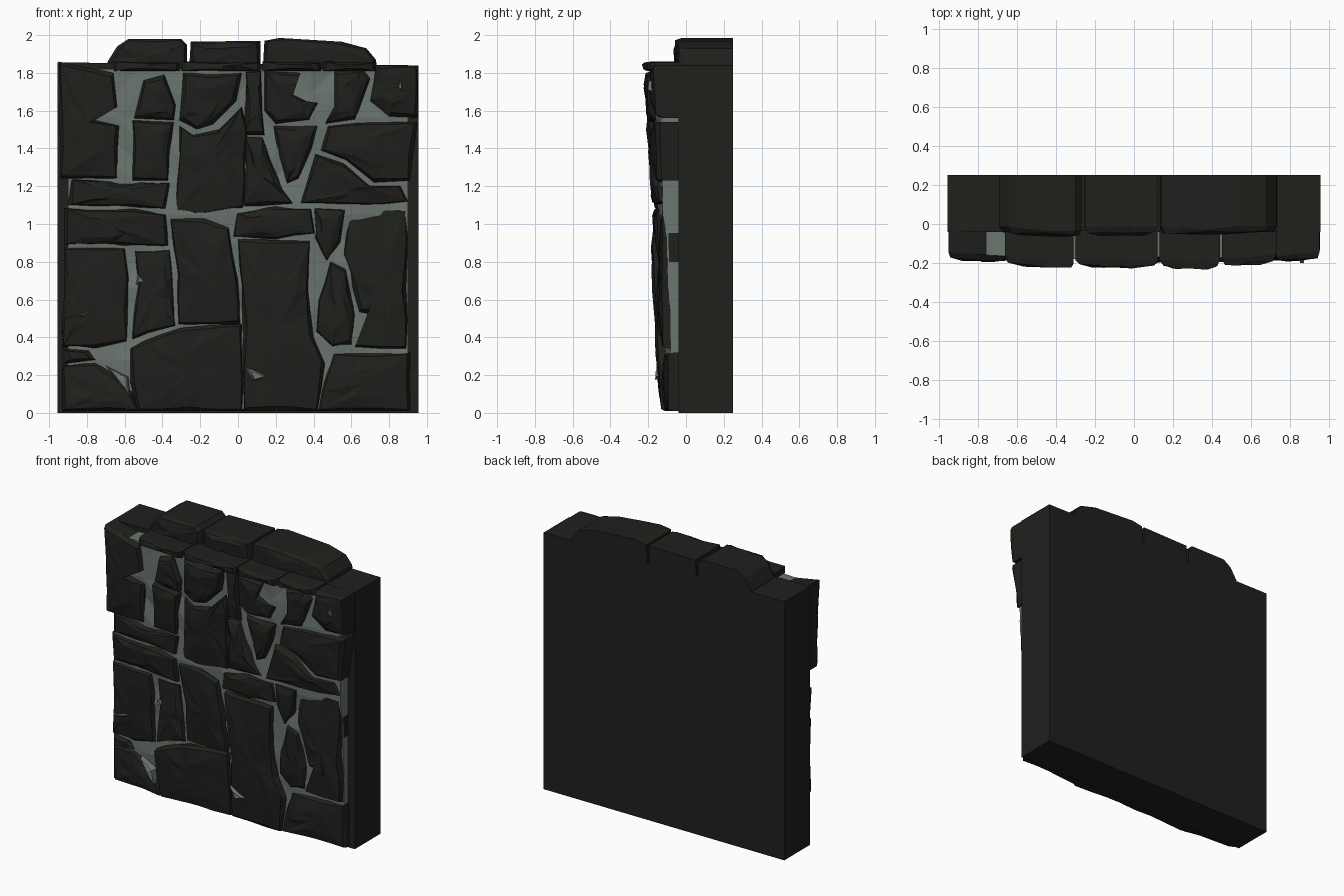
import bpy, bmesh, random
from mathutils import Vector

if "Cube" in bpy.data.objects:
    bpy.data.objects.remove(bpy.data.objects["Cube"])

random.seed(7)


def material(name, rgb):
    m = bpy.data.materials.new(name)
    m.diffuse_color = (*rgb, 1)
    m.use_nodes = True
    m.node_tree.nodes["Principled BSDF"].inputs["Base Color"].default_value = m.diffuse_color
    return m


DARK = material("dark_stone", (0.014, 0.015, 0.012))
MORTAR = material("pale_mortar", (0.15, 0.18, 0.16))


def jit(a):
    return random.uniform(-a, a)


def front(x, z):
    """Depth of the wall face: it leans forward towards the top."""
    return -0.128 - 0.045 * z + 0.04 * x * x


def finish(name, bm, mat):
    bmesh.ops.recalc_face_normals(bm, faces=bm.faces)
    me = bpy.data.meshes.new(name)
    bm.to_mesh(me)
    bm.free()
    me.materials.append(mat)
    ob = bpy.data.objects.new(name, me)
    bpy.context.collection.objects.link(ob)
    return ob


def stone(name, *flat, y_front=None, y_back=-0.03, mat=DARK, push=0.0, rough=0.006):
    """Chipped block: outline in x,z, bevelled rim, irregular faceted face."""
    pts = [Vector((flat[i], flat[i + 1])) for i in range(0, len(flat), 2)]
    ring = []
    for p, q in zip(pts, pts[1:] + pts[:1]):
        n = max(1, round((q - p).length / 0.14))
        for k in range(n):
            v = p.lerp(q, k / n)
            if 0.03 < v.y < 1.8 and k:
                v += Vector((jit(rough), jit(rough)))
            ring.append(v)
    c = sum(ring, Vector((0, 0))) / len(ring)
    tilt_x, tilt_z, off = jit(0.05), jit(0.05), jit(0.008) - push

    def face_y(p):
        base = front(p.x, p.y) if y_front is None else y_front
        return base + off + tilt_x * (p.x - c.x) + tilt_z * (p.y - c.y)

    bm = bmesh.new()
    rings = []
    # (inset, distance from face, depth noise)
    for inset, d, a in ((0, None, 0), (0, 0.03, 0.01), (0.018, 0.004, 0.005)):
        row = []
        for p in ring:
            q = p + (c - p).normalized() * (inset + (jit(0.008) if inset else 0))
            y = y_back if d is None else face_y(q) + d + jit(a)
            row.append(bm.verts.new((q.x, y, q.y)))
        rings.append(row)
    n = len(ring)
    inner = []
    for i in range(n):
        p = ring[i].lerp(c, 0.5 + jit(0.15))
        inner.append(bm.verts.new((p.x, face_y(p) - 0.008 + jit(0.007), p.y)))
    rings.append(inner)
    for k, (a, b) in enumerate(zip(rings, rings[1:])):
        for i in range(n):
            j = (i + 1) % n
            if k < 2:
                bm.faces.new((a[i], a[j], b[j], b[i]))
            else:
                bm.faces.new((a[i], a[j], b[j]))
                bm.faces.new((a[i], b[j], b[i]))
    mid = bm.verts.new((c.x, face_y(c) - 0.01, c.y))
    for i in range(n):
        bm.faces.new((inner[i], inner[(i + 1) % n], mid))
    bm.faces.new(rings[0])
    return finish(name, bm, mat)


# Plain backing slab
bm = bmesh.new()
bmesh.ops.create_cube(bm, size=1)
for v in bm.verts:
    top = 1.855 if v.co.x < 0 else 1.84
    v.co = (0.955 if v.co.x > 0 else -0.955, 0.25 if v.co.y > 0 else -0.04,
            top if v.co.z > 0 else 0)
finish("backing_slab", bm, DARK)

# Mortar bed showing between the stones
bm = bmesh.new()
bmesh.ops.create_grid(bm, x_segments=14, y_segments=14, size=1)
for v in bm.verts:
    x, z = v.co.x * 0.9, 0.92 + v.co.y * 0.9
    v.co = (x, front(x, z) + 0.03 + jit(0.012), z)
rim = [e for e in bm.edges if e.is_boundary]
new = bmesh.ops.extrude_edge_only(bm, edges=rim)["geom"]
for v in new:
    if isinstance(v, bmesh.types.BMVert):
        v.co.y = -0.03
bmesh.ops.triangulate(bm, faces=bm.faces)
finish("mortar_bed", bm, MORTAR)

# Left column
stone("left_base_stone", -.93, .01, -.52, .01, -.56, .11, -.68, .22, -.76, .27, -.93, .25)
stone("left_base_chip", -.93, .26, -.75, .28, -.79, .33, -.93, .34)
stone("left_tall_stone", -.93, .35, -.76, .34, -.59, .38, -.58, .72, -.6, .87, -.92, .88)
stone("left_flat_stone_low", -.92, .89, -.37, .885, -.38, 1.05, -.55, 1.08, -.92, 1.085)
stone("left_flat_stone_high", -.9, 1.1, -.56, 1.09, -.38, 1.08, -.35, 1.22, -.88, 1.235)
stone("left_upper_stone", -.94, 1.24, -.64, 1.24, -.63, 1.52, -.76, 1.55, -.64, 1.62, -.66, 1.8,
      -.95, 1.86)
stone("left_small_stone", -.56, 1.23, -.37, 1.23, -.34, 1.54, -.56, 1.55)
stone("left_shoulder_stone", -.55, 1.56, -.34, 1.55, -.33, 1.63, -.39, 1.79, -.5, 1.76)

# Centre-left column
stone("centre_left_base", -.53, .01, .03, .01, .02, .47, -.3, .45, -.5, .38, -.57, .34, -.57, .16)
stone("centre_left_small", -.56, .39, -.48, .42, -.33, .46, -.36, .87, -.55, .87, -.53, .7)
stone("centre_left_tall", -.32, .46, .01, .47, .0, .7, -.05, .98, -.18, 1.03, -.36, 1.03, -.34, .86)
stone("centre_left_upper", -.34, 1.04, -.17, 1.05, .03, 1.08, .05, 1.5, .02, 1.62, -.1, 1.5,
      -.24, 1.47, -.31, 1.52)
stone("centre_left_top", -.31, 1.55, -.22, 1.5, -.13, 1.53, -.01, 1.65, .02, 1.8, -.29, 1.8)

# Centre column
stone("centre_tall_stone", .03, .01, .42, .01, .46, .26, .4, .4, .37, .65, .38, .91, .0, .92,
      .02, .6)
stone("centre_flat_stone", -.04, .93, .2, .92, .41, .95, .39, 1.08, .2, 1.1, -.02, 1.06)
stone("centre_mid_stone", .03, 1.09, .3, 1.1, .24, 1.18, .17, 1.34, .13, 1.46, .04, 1.46)
stone("centre_narrow_stone", .03, 1.47, .14, 1.47, .12, 1.82, .04, 1.81)
stone("centre_wedge_stone", .2, 1.42, .26, 1.21, .32, 1.24, .39, 1.4, .42, 1.52, .19, 1.52)
stone("centre_top_stone", .14, 1.6, .2, 1.53, .38, 1.55, .43, 1.64, .36, 1.65, .28, 1.69,
      .33, 1.8, .14, 1.81)

# Right column
stone("right_base_stone", .42, .01, .91, .01, .91, .32, .5, .32, .46, .22)
stone("right_leaf_stone", .41, .42, .5, .34, .6, .36, .62, .52, .57, .76, .49, .8, .42, .6)
stone("right_tall_stone", .62, .35, .89, .34, .9, .8, .89, 1.09, .6, 1.1, .55, .85, .64, .53,
      .78, .52, .8, .42, .64, .4)
stone("right_wedge_stone", .4, .92, .47, .8, .54, .9, .57, 1.08, .4, 1.09)
stone("right_slope_stone", .33, 1.11, .6, 1.1, .9, 1.12, .86, 1.2, .7, 1.2, .56, 1.32, .41, 1.37,
      .36, 1.2)
stone("right_broad_stone", .44, 1.39, .57, 1.34, .72, 1.22, .91, 1.23, .95, 1.54, .63, 1.54,
      .47, 1.52)
stone("right_upper_stone", .46, 1.53, .62, 1.55, .7, 1.77, .66, 1.82, .51, 1.81, .51, 1.62)
stone("right_corner_stone", .7, 1.65, .8, 1.57, .95, 1.56, .95, 1.84, .73, 1.84, .72, 1.76)

# Thin capping stones along the upper edge of the face
for i, (a, b) in enumerate(((-.66, -.31), (-.3, .12), (.13, .44), (.45, .73))):
    stone(f"ledge_stone_{i + 1}", a, 1.81, b, 1.81, b, 1.855, a, 1.86, push=0.008, rough=0)

# Blocks crowning the wall, running through to the back
crown = dict(y_front=-0.045, y_back=0.25)
stone("crown_left", -.69, 1.8, -.27, 1.8, -.27, 1.95, -.3, 1.98, -.58, 1.98, -.64, 1.94,
      -.69, 1.86, **crown)
stone("crown_middle", -.26, 1.8, .12, 1.8, .12, 1.97, -.25, 1.965, **crown)
stone("crown_right", .13, 1.8, .74, 1.8, .73, 1.87, .68, 1.93, .55, 1.965, .22, 1.985, .14, 1.97,
      **crown)

# Mortar smears lying over the stones
for i, s in enumerate(((.03, .25, .18, .19, .08, .16), (-.7, .25, -.58, .19, -.57, .08),
                       (-.92, .5, -.75, .55, -.8, .51), (-.53, .74, -.48, .69, -.54, .68),
                       (.86, 1.78, .88, 1.69, .84, 1.72))):
    stone(f"mortar_smear_{i + 1}", *s, mat=MORTAR, push=0.012, rough=0)
# Centre the depth: the overall depth range sits a little forward of the slab
